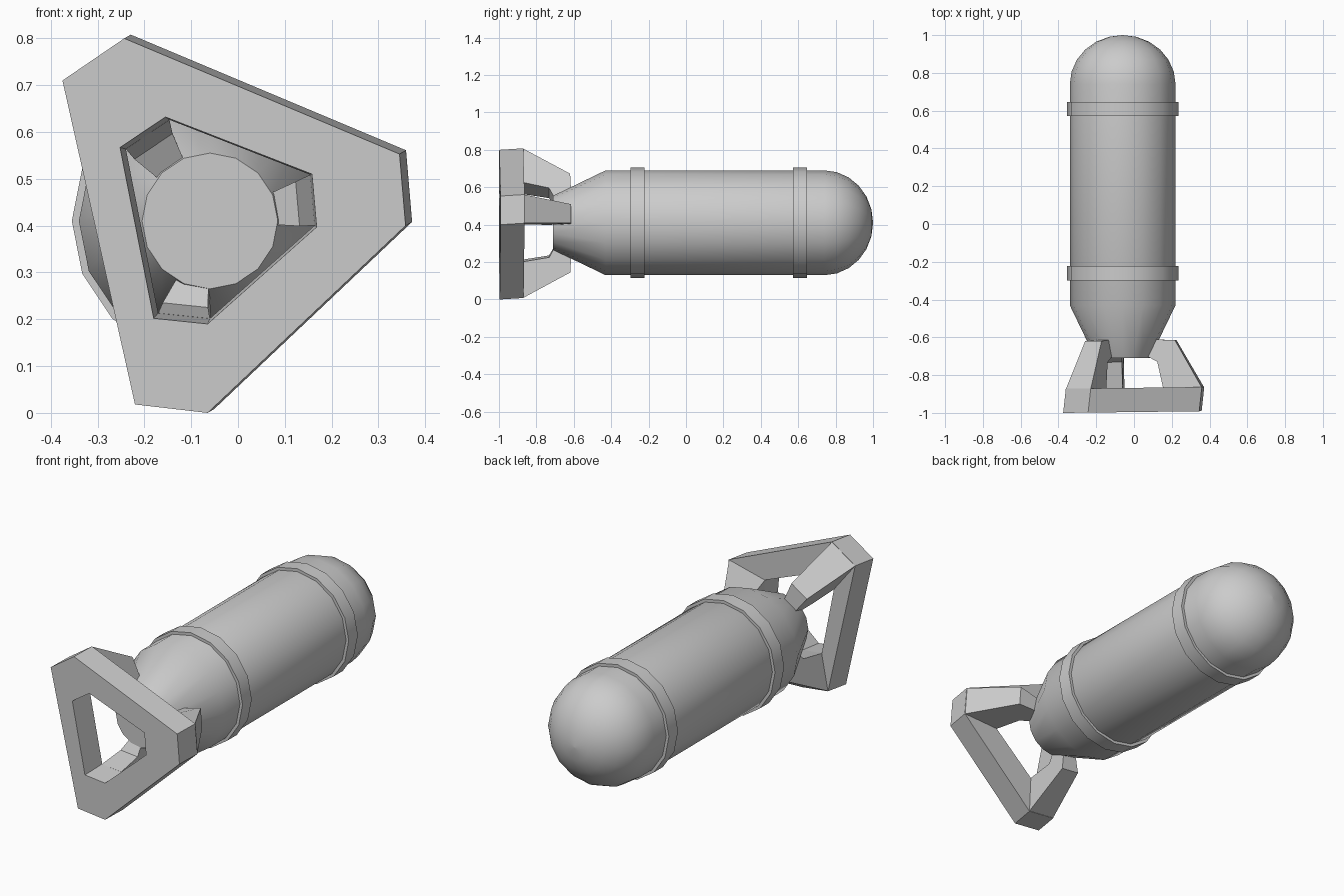
import bpy, math
from math import sin, cos, pi

cube = bpy.data.objects.get("Cube")
if cube:
    bpy.data.objects.remove(cube, do_unlink=True)

grey = bpy.data.materials.new("light_grey")
grey.use_nodes = True
colour = (0.6, 0.6, 0.6, 1)
grey.diffuse_color = colour
grey.node_tree.nodes["Principled BSDF"].inputs["Base Color"].default_value = colour

AX, AZ = -0.06, 0.41   # long axis of the body
SIDES = 16


def make(name, verts, faces, smooth=None):
    mesh = bpy.data.meshes.new(name)
    mesh.from_pydata(verts, [], faces)
    mesh.materials.append(grey)
    obj = bpy.data.objects.new(name, mesh)
    bpy.context.collection.objects.link(obj)
    bpy.ops.object.select_all(action='DESELECT')
    obj.select_set(True)
    bpy.context.view_layer.objects.active = obj
    bpy.ops.object.mode_set(mode='EDIT')
    bpy.ops.mesh.select_all(action='SELECT')
    bpy.ops.mesh.normals_make_consistent(inside=False)
    bpy.ops.object.mode_set(mode='OBJECT')
    if smooth:
        bpy.ops.object.shade_smooth_by_angle(angle=math.radians(smooth))
    return obj


def lathe(name, profile, smooth):
    """Spin (y, radius) pairs around the long axis and cap both ends."""
    verts, faces = [], []
    for y, r in profile:
        for i in range(SIDES):
            a = 2 * pi * i / SIDES
            verts.append((AX + r * cos(a), y, AZ + r * sin(a)))
    n = len(profile)
    for k in range(n - 1):
        for i in range(SIDES):
            j = (i + 1) % SIDES
            faces.append((k * SIDES + i, k * SIDES + j,
                          (k + 1) * SIDES + j, (k + 1) * SIDES + i))
    faces.append(tuple(range(SIDES)))
    faces.append(tuple(range((n - 1) * SIDES, n * SIDES)))
    return make(name, verts, faces, smooth)


# Body: tapered tail, cylinder and rounded nose
nose = [(0.74 + 0.26 * sin(t * pi / 12), max(0.28 * cos(t * pi / 12), 0.002))
        for t in range(7)]
lathe("body", [(-0.71, 0.145), (-0.43, 0.28)] + nose, 35)

# Raised bands
for name, y in (("rear_band", -0.298), ("front_band", 0.572)):
    lathe(name, [(y, 0.295), (y + 0.075, 0.295)], 35)

# Tail frame: outer and inner corner loops as (x, z)
outer = [(-0.375, 0.71), (-0.243, 0.80), (0.345, 0.553),
         (0.358, 0.40), (-0.065, 0.0), (-0.22, 0.018)]
inner = [(-0.252, 0.567), (-0.155, 0.632), (0.158, 0.51),
         (0.168, 0.397), (-0.065, 0.19), (-0.18, 0.202)]
outer_back = [(x + 0.014, z + 0.008) for x, z in outer]


def toward_axis(p, f):
    return (AX + (p[0] - AX) * f, AZ + (p[1] - AZ) * f)


inner_back = [toward_axis((x + 0.005, z + 0.003), 0.96) for x, z in inner]


def at(p, y):
    """Place a section point at depth y, with the slight skew of the tail."""
    return (p[0], y + 0.012 * (p[0] + 0.375), p[1])


loops = [(outer, -1), (outer_back, -0.872), (inner_back, -0.872), (inner, -1)]
verts = [at(p, y) for loop, y in loops for p in loop]
faces = []
for k in range(4):
    for i in range(6):
        j, m = (i + 1) % 6, (k + 1) % 4
        faces.append((k * 6 + i, k * 6 + j, m * 6 + j, m * 6 + i))
make("tail_frame", verts, faces)

# Struts: one from each blunt corner of the frame to the tapered tail
for s, name in enumerate(("right_strut", "left_strut", "lower_strut")):
    sides = []
    for c in (2 * s, 2 * s + 1):
        o, i = outer_back[c], inner_back[c]
        sides += [at(o, -0.875), at(i, -0.875),
                  at(toward_axis(inner[c], 0.84), -0.735),
                  at(toward_axis(inner[c], 0.55), -0.70),
                  at(toward_axis(inner[c], 0.55), -0.615),
                  at(toward_axis(o, 0.66), -0.622)]
    faces = [tuple(range(6)), tuple(range(6, 12))]
    faces += [(k, (k + 1) % 6, (k + 1) % 6 + 6, k + 6) for k in range(6)]
    make(name, sides, faces)
